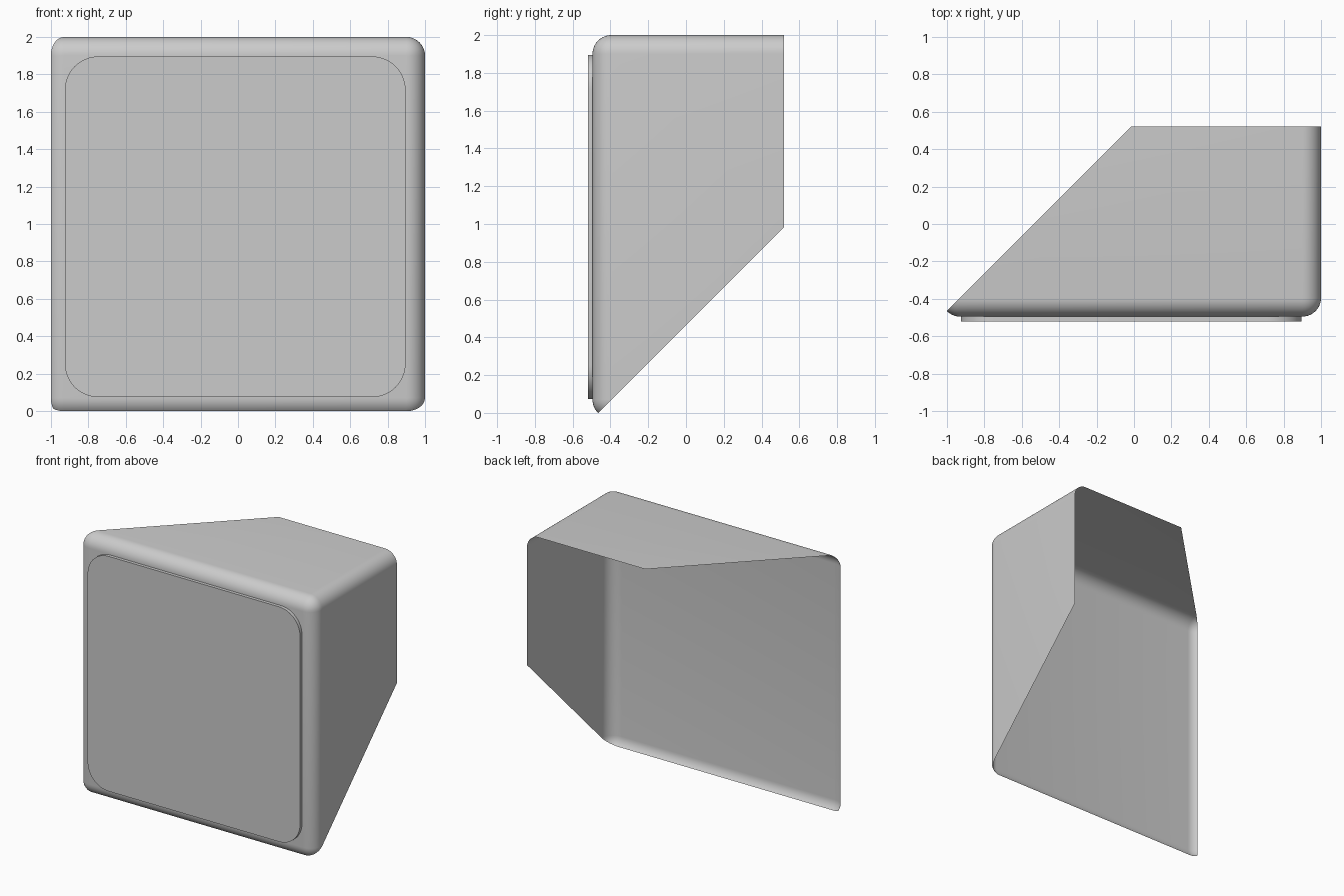
import bpy, bmesh
from math import sin, cos, pi
from mathutils import Vector

if "Cube" in bpy.data.objects:
    bpy.data.objects.remove(bpy.data.objects["Cube"])

HALF = 1.015                            # half size of the full rounded cube
CENTRE = Vector((-0.015, 0.52, 0.985))  # centre of the full rounded cube
FRONT = CENTRE.y - HALF


def add_object(name, bm):
    mesh = bpy.data.meshes.new(name)
    bm.to_mesh(mesh)
    bm.free()
    obj = bpy.data.objects.new(name, mesh)
    bpy.context.collection.objects.link(obj)
    bpy.context.view_layer.objects.active = obj
    obj.select_set(True)
    bpy.ops.object.shade_smooth_by_angle(angle=0.5)
    obj.select_set(False)
    return obj


# Open shell: rounded cube trimmed by the back plane and two diagonal planes
bm = bmesh.new()
bmesh.ops.create_cube(bm, size=2 * HALF)
bmesh.ops.bevel(bm, geom=bm.edges[:], offset=0.1, segments=10,
                profile=0.5, affect='EDGES')
bmesh.ops.translate(bm, verts=bm.verts, vec=CENTRE)
for normal in ((0, 1, 0), (-1, 1, 0), (0, 1, -1)):
    bmesh.ops.bisect_plane(bm, geom=bm.verts[:] + bm.edges[:] + bm.faces[:],
                           dist=1e-5, plane_co=CENTRE, plane_no=normal,
                           clear_outer=True)
add_object("shell", bm)

# Raised front panel: rounded square, open where it meets the shell
HALF_PANEL, RADIUS, THICK, STEPS = 0.911, 0.18, 0.025, 12
bm = bmesh.new()
ring = []
for corner in range(4):
    mid = pi / 4 + corner * pi / 2
    ox = (HALF_PANEL - RADIUS) * (1 if cos(mid) > 0 else -1)
    oz = (HALF_PANEL - RADIUS) * (1 if sin(mid) > 0 else -1)
    for i in range(STEPS + 1):
        a = corner * pi / 2 + i / STEPS * pi / 2
        ring.append(bm.verts.new((CENTRE.x + ox + RADIUS * cos(a),
                                  FRONT - THICK,
                                  CENTRE.z + oz + RADIUS * sin(a))))
face = bm.faces.new(ring)
side = bmesh.ops.extrude_edge_only(bm, edges=face.edges[:])
bmesh.ops.translate(bm, vec=(0, THICK, 0),
                    verts=[g for g in side['geom']
                           if isinstance(g, bmesh.types.BMVert)])
bmesh.ops.recalc_face_normals(bm, faces=bm.faces[:])
if face.normal.y > 0:
    bmesh.ops.reverse_faces(bm, faces=bm.faces[:])
add_object("front_panel", bm)
